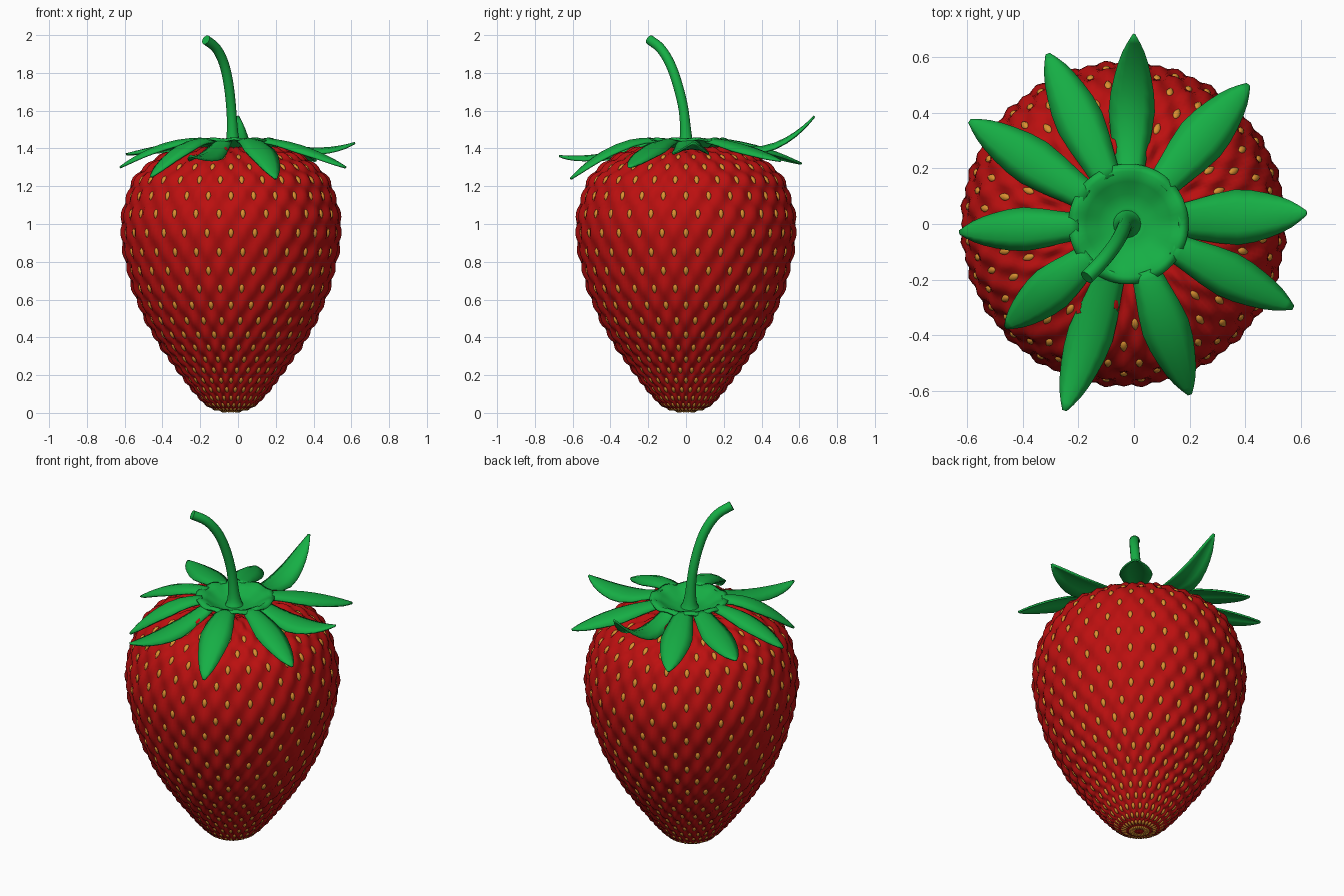
import bpy, bmesh
from math import cos, sin, pi, atan2, hypot
from mathutils import Vector, Matrix

if "Cube" in bpy.data.objects:
    bpy.data.objects.remove(bpy.data.objects["Cube"])


def material(name, rgb):
    m = bpy.data.materials.new(name)
    m.diffuse_color = (*rgb, 1)
    m.use_nodes = True
    m.node_tree.nodes["Principled BSDF"].inputs["Base Color"].default_value = m.diffuse_color
    return m


RED = material("berry_red", (0.5, 0.005, 0.005))
GREEN = material("leaf_green", (0.008, 0.43, 0.06))
GOLD = material("seed_gold", (0.7, 0.28, 0.03))


def add_object(name, bm, mat):
    bmesh.ops.recalc_face_normals(bm, faces=bm.faces)
    for f in bm.faces:
        f.smooth = True
    me = bpy.data.meshes.new(name)
    bm.to_mesh(me)
    bm.free()
    me.materials.append(mat)
    ob = bpy.data.objects.new(name, me)
    bpy.context.collection.objects.link(ob)
    return ob


def skin(bm, rows, closed=True):
    """Bridge rows of points with quads."""
    rows = [[bm.verts.new(p) for p in row] for row in rows]
    n = len(rows[0])
    for a, b in zip(rows, rows[1:]):
        for j in range(n if closed else n - 1):
            k = (j + 1) % n
            bm.faces.new((a[j], a[k], b[k], b[j]))
    return rows


def spline(pts, steps):
    """Catmull-Rom curve through the points."""
    p = [Vector(q) for q in pts]
    p = [2 * p[0] - p[1]] + p + [2 * p[-1] - p[-2]]
    out = []
    for i in range(1, len(p) - 2):
        a, b, c, d = p[i - 1:i + 3]
        for k in range(steps):
            t = k / steps
            out.append(0.5 * (2 * b + (c - a) * t + (2 * a - 5 * b + 4 * c - d) * t**2
                              + (3 * b - a - 3 * c + d) * t**3))
    return out + [p[-2]]


# Berry profile (radius, height) and seed row number along it
CX, COLS, ROWS = -0.037, 28, 25
prof = spline([(0.004, 0.008), (0.07, 0.014), (0.13, 0.042), (0.19, 0.105), (0.262, 0.2),
               (0.40, 0.4), (0.497, 0.6), (0.555, 0.8), (0.578, 1.0), (0.53, 1.2), (0.455, 1.3),
               (0.34, 1.375), (0.22, 1.405), (0.11, 1.37), (0.004, 1.34)], 10)
row_no = [0.0]
for a, b in zip(prof, prof[1:]):
    row_no.append(row_no[-1] + (b - a).length / ((a.x if a.y < 1.1 else 0.5) + 0.3))
row_no = [v * ROWS / row_no[-1] for v in row_no]


def sample(v):
    i = next(i for i in range(len(prof) - 1) if row_no[i + 1] >= v - 1e-6)
    t = (v - row_no[i]) / (row_no[i + 1] - row_no[i])
    d = prof[i + 1] - prof[i]
    return prof[i] + d * t, d.normalized()


def berry_point(th, v, lift=0.0):
    """Skin point, dimpled where the staggered seeds sit."""
    p, d = sample(v)
    dent = 0.012 * min(1, p.x / 0.3) * cos(COLS * th) * cos(pi * v)
    n = Vector((d.y, -d.x))
    q = p + n * (lift - dent)
    return Vector((CX + q.x * cos(th), q.x * sin(th), max(q.y, 0))), d


# Berry
bm = bmesh.new()
seg, rings = COLS * 6, ROWS * 5
rows = skin(bm, [[berry_point(2 * pi * j / seg, ROWS * i / rings)[0] for j in range(seg)]
                 for i in range(rings + 1)])
bm.faces.new(rows[0])
bm.faces.new(rows[-1])
add_object("berry", bm, RED)

# Seeds, teardrops lying along the skin
bm = bmesh.new()
for r in range(1, ROWS):
    p, d = sample(r)
    if p.y > 1.36 and p.x < 0.34:
        continue
    size = 0.6 + 0.4 * min(1, p.x / 0.4)
    for c in range(COLS):
        th = 2 * pi * (c + 0.5 * (r % 2)) / COLS
        pos, d = berry_point(th, r, 0.002)
        up = Vector((d.x * cos(th), d.x * sin(th), d.y))
        side = Vector((-sin(th), cos(th), 0))
        out = side.cross(up)
        M = Matrix((side, out, up)).transposed().to_4x4()
        M.translation = pos
        made = bmesh.ops.create_uvsphere(bm, u_segments=8, v_segments=6, radius=1)["verts"]
        for vert in made:
            k = 1 - 0.35 * max(0, -vert.co.z)
            vert.co = M @ Vector((vert.co.x * 0.0145 * k, vert.co.y * 0.011 * k,
                                  vert.co.z * 0.025)) if size == 1 else \
                M @ (Vector((vert.co.x * 0.0145 * k, vert.co.y * 0.011 * k,
                             vert.co.z * 0.025)) * size)
add_object("seeds", bm, GOLD)

# Calyx: dished collar, then ten leaves (tip x, tip y, mid height, tip height, width)
LEAVES = [(0.0, 0.68, 1.43, 1.57, 0.95), (0.41, 0.50, 1.40, 1.335, 1.05),
          (0.62, 0.04, 1.40, 1.43, 1.15), (0.57, -0.30, 1.39, 1.30, 0.95),
          (0.20, -0.61, 1.385, 1.24, 1.0), (-0.25, -0.67, 1.365, 1.36, 0.95),
          (-0.46, -0.37, 1.385, 1.25, 0.95), (-0.625, -0.03, 1.40, 1.30, 0.9),
          (-0.59, 0.37, 1.41, 1.37, 1.0), (-0.31, 0.61, 1.395, 1.32, 1.0)]
HUB = Vector((-0.02, 0.0))
bm = bmesh.new()
skin(bm, [[(HUB.x + r * cos(a), r * sin(a), z + w * cos(10 * a + 5 * pi))
           for a in [2 * pi * j / 60 for j in range(60)]]
          for r, z, w in [(0.01, 1.40, 0), (0.06, 1.395, 0), (0.11, 1.405, 0),
                          (0.155, 1.435, 0.002), (0.19, 1.45, 0.004), (0.215, 1.443, 0.006)]])
for x, y, zm, zt, wide in LEAVES:
    tip = Vector((x, y)) - HUB
    length = tip.length
    tip.normalize()
    side = Vector((-tip.y, tip.x))
    halfs = spline([(0, 0.05), (0.15, 0.062), (0.45, 0.085), (0.7, 0.068), (0.88, 0.04),
                    (1, 0.006)], 2)
    rows = []
    for t, h in halfs:
        z = (1.45 * (t - 0.6) * (t - 1) / 0.6 + zm * t * (t - 1) / (0.6 * -0.4)
             + zt * t * (t - 0.6) / 0.4)
        base = HUB + tip * (0.18 + (length - 0.18) * t)
        row = []
        for u in (-1, -0.5, 0, 0.5, 1):
            q = base + side * u * h * wide
            row.append((q.x, q.y, z - 0.35 * h * u * u))
        rows.append(row)
    skin(bm, rows, closed=False)
calyx = add_object("calyx", bm, GREEN)
sol = calyx.modifiers.new("thickness", 'SOLIDIFY')
sol.thickness = 0.01
sol.offset = 0

# Stem: tapered tube flaring into the collar
path = spline([(-0.025, 0.0, 1.385), (-0.028, 0.0, 1.45), (-0.035, -0.012, 1.6),
               (-0.05, -0.045, 1.74), (-0.075, -0.085, 1.85), (-0.115, -0.135, 1.93),
               (-0.17, -0.192, 1.975)], 4)
bm = bmesh.new()
rows = []
for i, p in enumerate(path):
    d = (path[min(i + 1, len(path) - 1)] - path[max(i - 1, 0)]).normalized()
    s = d.cross(Vector((1, -1, 0))).normalized()
    o = d.cross(s)
    rad = 0.026 + 0.032 * max(0, 1 - i / 8) ** 2
    rows.append([p + (s * cos(a) + o * sin(a)) * rad
                 for a in [2 * pi * j / 16 for j in range(16)]])
rows = skin(bm, rows)
bm.faces.new(rows[0])
bm.faces.new(rows[-1])
stem = add_object("stem", bm, GREEN)
bpy.context.view_layer.objects.active = stem
stem.select_set(True)
bpy.ops.object.shade_smooth_by_angle(angle=0.9)
